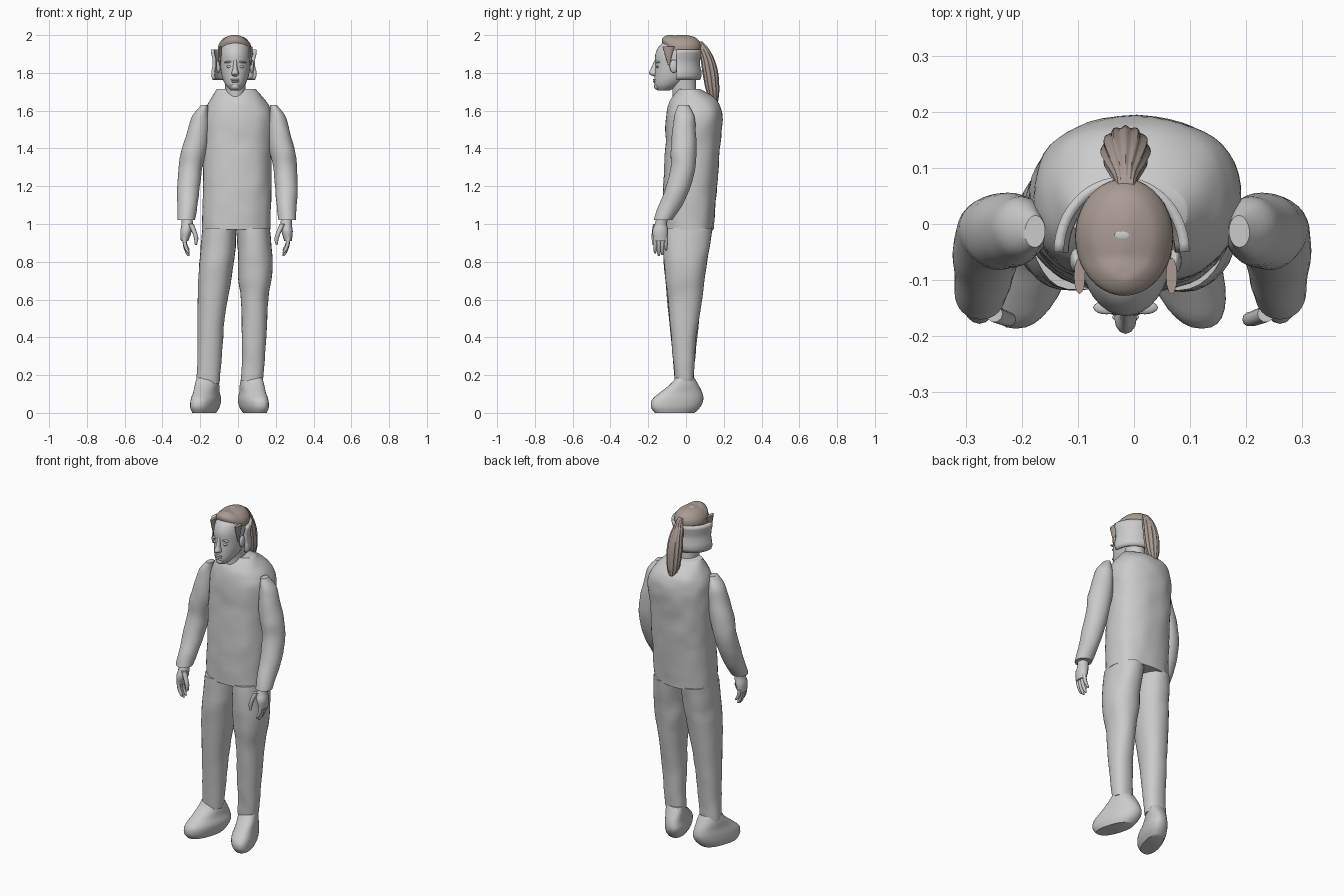
import bpy
import bmesh
import math
from mathutils import Vector, noise

cube = bpy.data.objects.get("Cube")
if cube:
    bpy.data.objects.remove(cube, do_unlink=True)


def make_material(name, colour):
    mat = bpy.data.materials.new(name)
    mat.use_nodes = True
    mat.diffuse_color = colour
    mat.node_tree.nodes["Principled BSDF"].inputs["Base Color"].default_value = colour
    return mat


GREY = make_material("plain grey", (0.6, 0.6, 0.6, 1))
BROWN = make_material("hair brown", (0.4, 0.33, 0.29, 1))


def finish(obj, name, mat):
    """Name, colour and smooth the object."""
    obj.name = obj.data.name = name
    obj.data.materials.append(mat)
    bpy.ops.object.select_all(action='DESELECT')
    bpy.context.view_layer.objects.active = obj
    obj.select_set(True)
    bpy.ops.object.shade_smooth_by_angle(angle=math.radians(50))
    return obj


def spline(rows, steps):
    """Smoothly interpolate rows of slice bounds."""
    result = []
    for i in range(len(rows) - 1):
        a, b = rows[max(i - 1, 0)], rows[i]
        c, d = rows[i + 1], rows[min(i + 2, len(rows) - 1)]
        for s in range(steps):
            t = s / steps
            result.append([q + t / 2 * (r - p + t * (2 * p - 5 * q + 4 * r - w
                                                     + t * (3 * (q - r) + w - p)))
                           for p, q, r, w in zip(a, b, c, d)])
    return result + [list(rows[-1])]


def loft(name, rows, mat=GREY, sides=32, steps=4, square=1.0, ridges=0, wrinkle=0.0, warp=None):
    """Skin horizontal slices, each given as height, x range and y range."""
    bm = bmesh.new()
    rings = []
    for z, left, right, front, back in spline(rows, steps):
        ring = []
        for i in range(sides):
            angle = math.tau * i / sides
            c, s = math.cos(angle), math.sin(angle)
            bump = 1 + 0.07 * math.cos(ridges * angle) if ridges else 1
            x = (left + right) / 2 + (right - left) / 2 * bump * math.copysign(abs(c) ** square, c)
            y = (front + back) / 2 + (back - front) / 2 * bump * math.copysign(abs(s) ** square, s)
            co = Vector((x, y, z))
            if wrinkle:
                fold = wrinkle * noise.noise(co * 14)
                co += Vector((c, s, 0)) * fold
            ring.append(bm.verts.new(warp(co) if warp else co))
        rings.append(ring)
    for low, high in zip(rings, rings[1:]):
        for i in range(sides):
            j = (i + 1) % sides
            bm.faces.new((low[i], low[j], high[j], high[i]))
    bm.faces.new(rings[0])
    bm.faces.new(rings[-1])
    bmesh.ops.recalc_face_normals(bm, faces=bm.faces)
    mesh = bpy.data.meshes.new(name)
    bm.to_mesh(mesh)
    bm.free()
    obj = bpy.data.objects.new(name, mesh)
    bpy.context.collection.objects.link(obj)
    return finish(obj, name, mat)


def ellipsoid(name, centre, size, mat=GREY, turn=0.0):
    bpy.ops.mesh.primitive_uv_sphere_add(segments=16, ring_count=10, location=centre,
                                         rotation=(0, turn, 0))
    obj = bpy.context.object
    obj.scale = size
    return finish(obj, name, mat)


# Jacket body
loft("jacket_body", [
    (.97, -.19, .17, -.12, .145), (1.2, -.187, .178, -.12, .165),
    (1.4, -.187, .178, -.11, .18), (1.55, -.18, .19, -.105, .192),
    (1.62, -.165, .168, -.095, .185), (1.67, -.14, .13, -.075, .15),
    (1.715, -.11, .09, -.04, .075)], sides=48, steps=6, square=0.85, wrinkle=0.005)

# Trouser legs
loft("left_leg", [
    (.17, .015, .13, -.06, .04), (.25, .02, .14, -.065, .045), (.4, .02, .15, -.08, .055),
    (.6, .015, .16, -.095, .085), (.72, 0, .18, -.11, .1),
    (.85, 0, .18, -.12, .12), (.98, -.01, .167, -.118, .14)], square=0.9, wrinkle=0.004)
loft("right_leg", [
    (.155, -.22, -.1, -.06, .04), (.3, -.215, -.085, -.07, .05), (.5, -.215, -.07, -.09, .07),
    (.72, -.21, -.035, -.11, .1), (.85, -.2, -.015, -.12, .12),
    (.98, -.187, -.01, -.118, .14)], square=0.9, wrinkle=0.004)

# Mirrored limbs: the right arm hangs a little further out, the right foot stands wider
ARM = [(1.63, .17, .205, -.04, .015), (1.58, .165, .245, -.06, .04),
       (1.52, .16, .265, -.07, .05), (1.4, .165, .3, -.08, .055),
       (1.3, .185, .312, -.08, .05), (1.2, .195, .315, -.105, .025),
       (1.1, .205, .31, -.145, -.02), (1.02, .215, .305, -.17, -.075)]
PALM = [(1.04, .23, .29, -.155, -.095), (1.0, .225, .285, -.165, -.1),
        (.96, .23, .29, -.178, -.095), (.91, .245, .285, -.17, -.1)]
THUMB = [(1.0, .22, .25, -.175, -.145), (.95, .2, .225, -.182, -.155),
         (.92, .193, .215, -.182, -.158), (.89, .2, .21, -.178, -.168)]
FOOT = [(0, .02, .125, -.165, .045), (.03, .005, .135, -.185, .075),
        (.07, 0, .135, -.18, .092), (.11, .01, .13, -.135, .085),
        (.15, .012, .13, -.085, .065), (.185, .018, .125, -.055, .045)]


def arm_warp(side):
    def warp(co):
        if side > 0:
            return co
        return Vector((-co.x - 0.04 * (1.35 - co.z), co.y, co.z))
    return warp


def foot_warp(side):
    def warp(co):
        turned = co.x - 0.28 * co.y
        return Vector((turned if side > 0 else -turned - 0.09, co.y, co.z))
    return warp


for side, label in ((1, "left"), (-1, "right")):
    bend = arm_warp(side)
    loft(label + "_sleeve", ARM, wrinkle=0.004, warp=bend)
    loft(label + "_palm", PALM, sides=16, warp=bend)
    loft(label + "_thumb", THUMB, sides=10, warp=bend)
    for f, length in enumerate((.085, .1, .095, .07)):
        y = -.163 + f * .019
        path = []
        for t, width in ((0, .011), (.5, .01), (.85, .009), (1, .004)):
            x = .268 - .028 * t * t
            path.append((.93 - length * t, x - width, x + width, y - width, y + width))
        loft(f"{label}_finger_{f + 1}", path, sides=10, warp=bend)
    loft(label + "_shoe", FOOT, square=0.85, warp=foot_warp(side))

# Neck and head
loft("neck", [(1.6, -.075, .05, -.07, .06), (1.7, -.068, .04, -.072, .055),
              (1.8, -.07, .045, -.08, .05)])
loft("head", [
    (1.708, -.04, .01, -.15, -.085), (1.735, -.065, .035, -.167, -.03),
    (1.78, -.085, .056, -.167, .03), (1.84, -.094, .065, -.163, .055),
    (1.9, -.096, .066, -.162, .068), (1.95, -.085, .055, -.135, .06),
    (1.985, -.05, .02, -.08, .02)])

# Face
MID = -.015
loft("nose", [(1.782, MID - .012, MID + .012, -.172, -.14),
              (1.797, MID - .02, MID + .02, -.196, -.14),
              (1.825, MID - .012, MID + .012, -.185, -.14),
              (1.87, MID - .009, MID + .009, -.165, -.14)], sides=12)
ellipsoid("upper_lip", (MID, -.166, 1.764), (.024, .009, .005))
ellipsoid("lower_lip", (MID, -.165, 1.754), (.02, .009, .006))
ellipsoid("chin", (MID, -.152, 1.728), (.024, .018, .018))
for side, label in ((1, "left"), (-1, "right")):
    ellipsoid(label + "_eye", (MID + side * .032, -.149, 1.833), (.014, .01, .007))
    ellipsoid(label + "_brow", (MID + side * .034, -.149, 1.858), (.024, .012, .006), turn=side * .15)
    ellipsoid(label + "_ear", (MID + side * .088, -.065, 1.835), (.012, .022, .035))

# Hair cap, with the edge lifted over the forehead
loft("hair_cap", [
    (1.915, -.105, .07, -.12, .078), (1.95, -.102, .067, -.128, .08),
    (1.98, -.08, .045, -.105, .06), (1.993, -.055, .02, -.08, .035),
    (2.0, -.025, -.005, -.045, .005)], BROWN, sides=40,
    warp=lambda co: Vector((co.x, co.y, min(2, co.z + max(0, -co.y - .06) * .4))))
ellipsoid("crown_patch", (MID - .005, -.02, 1.998), (.015, .009, .003))
for side, label in ((1, "left"), (-1, "right")):
    x = MID + side * .082
    loft(label + "_temple_lock", [
        (1.94, x - .01, x + .01, -.125, -.06), (1.89, x - .009, x + .009, -.11, -.075),
        (1.84, x - .003, x + .003, -.095, -.085)], BROWN, sides=12)

# Ponytail with strand ridges
loft("ponytail", [
    (1.965, MID - .015, MID + .015, .05, .085), (1.94, MID - .02, MID + .02, .06, .11),
    (1.88, MID - .035, MID + .035, .078, .145), (1.8, MID - .042, MID + .042, .09, .168),
    (1.7, MID - .035, MID + .035, .11, .174), (1.625, MID - .01, MID + .01, .145, .165)],
    BROWN, sides=60, ridges=12)

# Curved band around the back of the head
bm = bmesh.new()
columns = []
for i in range(25):
    angle = math.pi * i / 24
    columns.append([bm.verts.new((-.022 + .112 * r * math.cos(angle),
                                  -.05 + .125 * r * math.sin(angle), z))
                    for z, r in ((1.765, .93), (1.785, .99), (1.81, .98), (1.84, .92),
                                 (1.875, .93), (1.905, 1), (1.925, 1))])
for a, b in zip(columns, columns[1:]):
    for j in range(len(a) - 1):
        bm.faces.new((a[j], b[j], b[j + 1], a[j + 1]))
mesh = bpy.data.meshes.new("head_band")
bm.to_mesh(mesh)
bm.free()
band = bpy.data.objects.new("head_band", mesh)
bpy.context.collection.objects.link(band)
finish(band, "head_band", GREY)
thick = band.modifiers.new("thickness", 'SOLIDIFY')
thick.thickness = 0.018
thick.offset = 0
